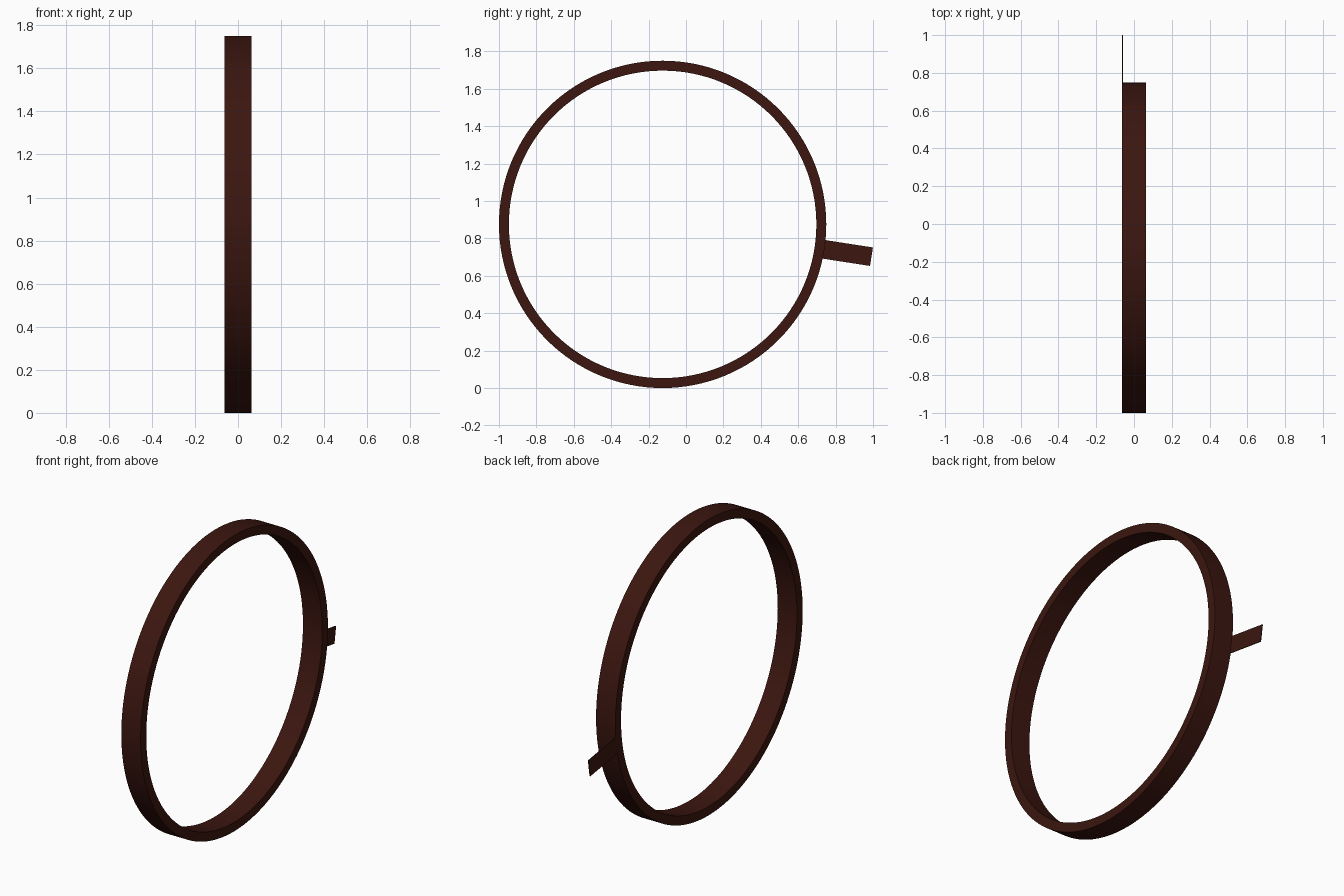
import bpy, bmesh, math
from mathutils import Matrix, Vector

if "Cube" in bpy.data.objects:
    bpy.data.objects.remove(bpy.data.objects["Cube"])

CENTRE = Vector((0, -0.125, 0.875))
R_OUT, R_IN, HALF = 0.875, 0.822, 0.063
SEGMENTS = 128

mat = bpy.data.materials.new("dark_brown")
mat.diffuse_color = (0.045, 0.008, 0.005, 1)
mat.use_nodes = True
mat.node_tree.nodes["Principled BSDF"].inputs["Base Color"].default_value = mat.diffuse_color


def add_object(name, bm):
    bmesh.ops.recalc_face_normals(bm, faces=bm.faces)
    mesh = bpy.data.meshes.new(name)
    bm.to_mesh(mesh)
    bm.free()
    mesh.materials.append(mat)
    obj = bpy.data.objects.new(name, mesh)
    bpy.context.collection.objects.link(obj)
    return obj


# Hoop: rectangular section spun round the x axis
bm = bmesh.new()
section = [(-HALF, R_IN), (HALF, R_IN), (HALF, R_OUT), (-HALF, R_OUT)]
verts = [bm.verts.new(CENTRE + Vector((x, 0, r))) for x, r in section]
edges = [bm.edges.new((verts[i], verts[(i + 1) % 4])) for i in range(4)]
bmesh.ops.spin(bm, geom=verts + edges, cent=CENTRE, axis=(1, 0, 0),
               angle=math.tau, steps=SEGMENTS, use_merge=True)
bmesh.ops.remove_doubles(bm, verts=bm.verts, dist=1e-4)
hoop = add_object("hoop", bm)
bpy.context.view_layer.objects.active = hoop
hoop.select_set(True)
bpy.ops.object.shade_smooth_by_angle(angle=math.radians(30))

# Tab: thin radial strip flush with the -x face of the hoop
start, end, width, thick = 0.87, 1.13, 0.1, 0.005
bm = bmesh.new()
place = (Matrix.Translation(CENTRE) @ Matrix.Rotation(math.radians(-8.8), 4, 'X')
         @ Matrix.Translation((-HALF + thick / 2, (start + end) / 2, 0))
         @ Matrix.Diagonal((thick, end - start, width, 1)))
bmesh.ops.create_cube(bm, size=1, matrix=place)
add_object("tab", bm)
